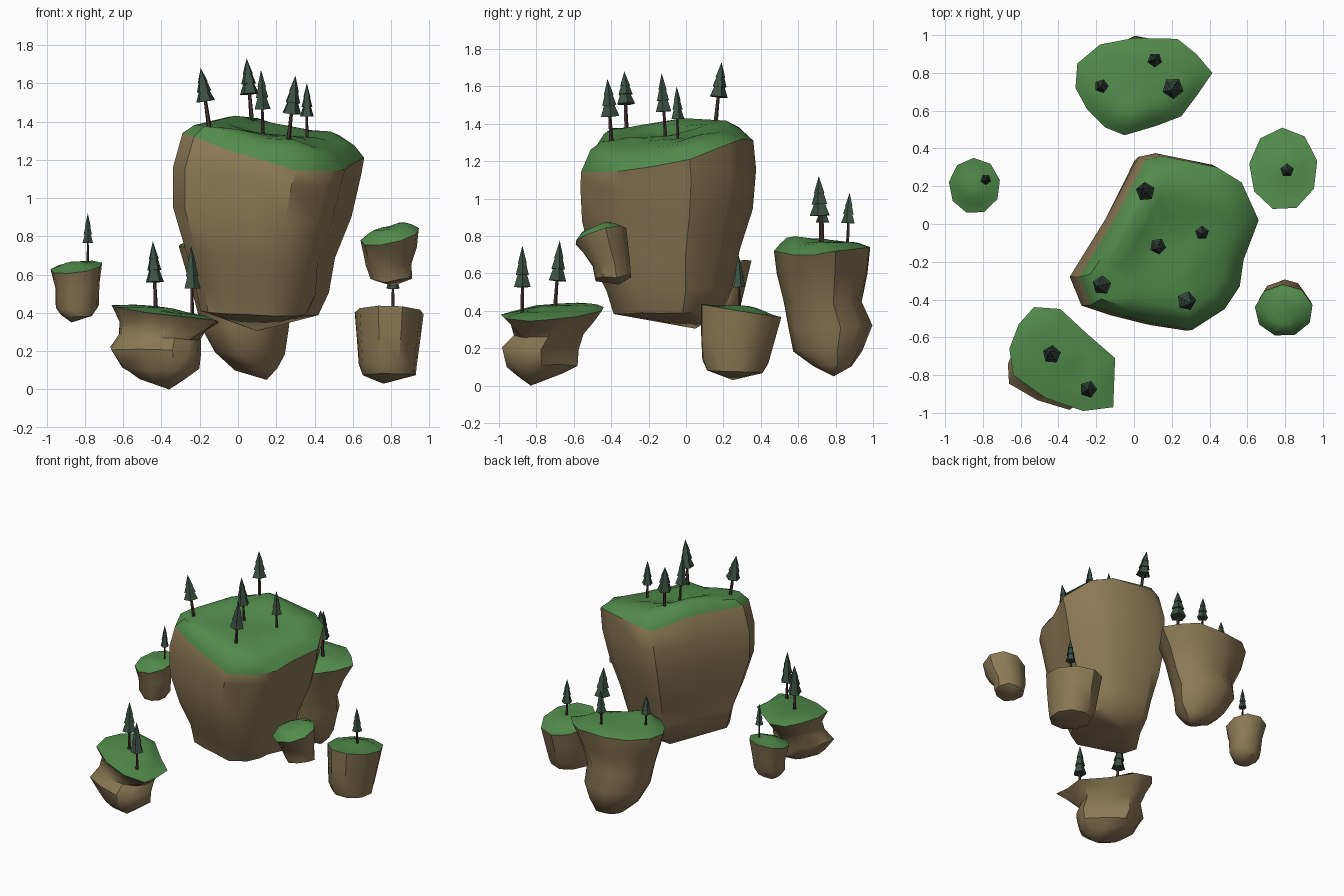
import bpy, bmesh, math, random
from mathutils import Vector, Matrix

random.seed(4)


def material(name, rgb):
    m = bpy.data.materials.new(name)
    m.diffuse_color = (*rgb, 1)
    return m


ROCK = material("rock_brown", (0.26, 0.19, 0.092))
GRASS = material("grass_green", (0.085, 0.26, 0.072))
LEAF = material("pine_green", (0.045, 0.08, 0.056))
BARK = material("bark_brown", (0.06, 0.036, 0.034))


def finish(bm, name, mats, smooth=None):
    bmesh.ops.recalc_face_normals(bm, faces=bm.faces)
    me = bpy.data.meshes.new(name)
    bm.to_mesh(me)
    bm.free()
    for m in mats:
        me.materials.append(m)
    ob = bpy.data.objects.new(name, me)
    bpy.context.collection.objects.link(ob)
    if smooth:
        bpy.ops.object.select_all(action='DESELECT')
        ob.select_set(True)
        bpy.context.view_layer.objects.active = ob
        bpy.ops.object.shade_smooth_by_angle(angle=math.radians(smooth))
    return ob


def island(name, rim, rings, pole, hills, jitter=0.03, corner=1.04):
    """rim: grass edge points; rings: (z, x0, x1, y0, y1) rock sections going
    down; pole: lowest point; hills: points the grass surface passes through;
    corner: how far lower sections may stick out at their corners."""
    bm = bmesh.new()
    n = len(rim)
    xs, ys, zs = zip(*rim)
    lo, hi = (min(xs), min(ys)), (max(xs), max(ys))
    cx, cy, zm = sum(xs) / n, sum(ys) / n, sum(zs) / n
    edge = [bm.verts.new(p) for p in rim]

    def band(a, b, mat):
        for i in range(n):
            j = (i + 1) % n
            bm.faces.new((a[i], a[j], b[j], b[i])).material_index = mat

    def cap(a, p, mat):
        v = bm.verts.new(p)
        for i in range(n):
            bm.faces.new((a[i], a[(i + 1) % n], v)).material_index = mat

    # rock walls
    prev = edge
    for k, (z, x0, x1, y0, y1) in enumerate(rings):
        keep = 0.5 * (1 - k / len(rings))
        ring = []
        for x, y, zr in rim:
            u = 2 * (x - lo[0]) / (hi[0] - lo[0]) - 1
            v = 2 * (y - lo[1]) / (hi[1] - lo[1]) - 1
            s = 1 - random.uniform(0, jitter) * min(k, 2)
            if k:
                s *= min(1, corner / math.hypot(u, v))
            dz = random.uniform(-1, 1) * jitter * 0.3
            ring.append(bm.verts.new(((x0 + x1) / 2 + (x1 - x0) / 2 * u * s,
                                      (y0 + y1) / 2 + (y1 - y0) / 2 * v * s,
                                      z + (zr - zm) * keep + dz)))
        band(prev, ring, 0)
        prev = ring
    cap(prev, pole, 0)

    # grass surface, heights blended from the hill points and the rim
    ctrl = [(*p, 1) for p in hills] + [(*p, 0.2) for p in rim]

    def height(x, y):
        w = [p[3] / (math.hypot(x - p[0], y - p[1]) + 0.03) ** 3 for p in ctrl]
        return sum(a * p[2] for a, p in zip(w, ctrl)) / sum(w)

    prev = edge
    for f in (0.88, 0.74, 0.56, 0.38, 0.2):
        ring = []
        for x, y, z in rim:
            px, py = cx + (x - cx) * f, cy + (y - cy) * f
            ring.append(bm.verts.new((px, py, height(px, py))))
        band(prev, ring, 1)
        prev = ring
    cap(prev, (cx, cy, height(cx, cy)), 1)
    return finish(bm, name, [ROCK, GRASS], 42)


def oval(x0, x1, y0, y1, z, sx, sy, n=9):
    """Tilted oval grass edge, stretched to fill its bounds."""
    c = [(math.cos(math.tau * (i + 0.3) / n), math.sin(math.tau * (i + 0.3) / n)) for i in range(n)]
    us, vs = zip(*c)
    pts = []
    for u, v in c:
        x = x0 + (x1 - x0) * (u - min(us)) / (max(us) - min(us))
        y = y0 + (y1 - y0) * (v - min(vs)) / (max(vs) - min(vs))
        pts.append((x, y, z + sx * (x - (x0 + x1) / 2) + sy * (y - (y0 + y1) / 2)))
    return pts


def tree(name, base, tip, r):
    base, tip = Vector(base), Vector(tip)
    axis = tip - base
    h = axis.length
    mat = Matrix.Translation(base) @ axis.to_track_quat('Z', 'Y').to_matrix().to_4x4()
    bm = bmesh.new()

    def cone(r1, r2, z0, z1, idx):
        old = set(bm.faces)
        bmesh.ops.create_cone(bm, cap_ends=True, segments=5, radius1=r1, radius2=r2, depth=z1 - z0,
                              matrix=mat @ Matrix.Translation((0, 0, (z0 + z1) / 2)))
        for f in set(bm.faces) - old:
            f.material_index = idx

    cone(r * 0.24, r * 0.16, -0.03, h * 0.5, 1)               # trunk
    for rr, a, b in ((1, 0.38, 0.73), (0.78, 0.56, 0.87), (0.54, 0.73, 1)):
        cone(r * rr, r * 0.18 if b < 1 else 0, h * a, h * b, 0)  # foliage tiers
    finish(bm, name, [LEAF, BARK])


# large central island
island("main_island",
       [(-0.29, -0.28, 1.34), (-0.23, -0.43, 1.32), (-0.08, -0.48, 1.26), (0.12, -0.53, 1.20),
        (0.31, -0.56, 1.145), (0.48, -0.45, 1.14), (0.56, -0.33, 1.15), (0.58, -0.19, 1.17),
        (0.66, 0.02, 1.21), (0.57, 0.22, 1.29), (0.44, 0.30, 1.32), (0.15, 0.36, 1.31),
        (0.06, 0.34, 1.29), (-0.10, 0.03, 1.34)],
       [(1.12, -0.34, 0.64, -0.565, 0.375), (0.92, -0.345, 0.595, -0.565, 0.36),
        (0.70, -0.28, 0.51, -0.52, 0.30), (0.52, -0.23, 0.48, -0.43, 0.25),
        (0.395, -0.20, 0.42, -0.39, 0.20)], (0.1, 0.05, 0.305),
       [(-0.2, -0.34, 1.395), (0, -0.41, 1.36), (0.25, -0.45, 1.31), (0.42, -0.35, 1.26),
        (0.05, 0.2, 1.43), (0.25, 0.2, 1.40), (-0.02, 0.03, 1.445), (0.12, -0.11, 1.33),
        (0.27, -0.3, 1.33), (0.36, -0.04, 1.32), (0.54, -0.05, 1.29), (0.46, 0.12, 1.35),
        (-0.13, -0.15, 1.415)], 0.022, 1.12)

# back island
island("back_island",
       [(-0.31, 0.72, 0.75), (-0.25, 0.61, 0.74), (-0.15, 0.51, 0.73), (-0.05, 0.47, 0.72),
        (0.12, 0.52, 0.71), (0.25, 0.57, 0.70), (0.34, 0.69, 0.70), (0.415, 0.80, 0.72),
        (0.33, 0.90, 0.73), (0.23, 0.98, 0.74), (0.0, 0.985, 0.74), (-0.18, 0.95, 0.75),
        (-0.30, 0.85, 0.76)],
       [(0.60, -0.27, 0.34, 0.485, 0.97), (0.45, -0.23, 0.29, 0.515, 0.945),
        (0.32, -0.20, 0.28, 0.53, 1.0), (0.19, -0.13, 0.25, 0.56, 0.95),
        (0.105, -0.02, 0.21, 0.67, 0.89)], (0.15, 0.79, 0.05),
       [(-0.15, 0.7, 0.79), (-0.02, 0.58, 0.80), (0.2, 0.72, 0.77), (0.1, 0.87, 0.77),
        (-0.18, 0.86, 0.77)], 0.03, 1.02)

# front left island with an undercut
island("front_left_island",
       [(-0.66, -0.66, 0.44), (-0.61, -0.53, 0.435), (-0.53, -0.44, 0.42), (-0.39, -0.45, 0.40),
        (-0.25, -0.58, 0.37), (-0.10, -0.71, 0.355), (-0.105, -0.84, 0.345), (-0.11, -0.97, 0.36),
        (-0.27, -0.99, 0.38), (-0.47, -0.92, 0.40), (-0.64, -0.80, 0.43)],
       [(0.34, -0.62, -0.16, -0.94, -0.49), (0.27, -0.63, -0.19, -0.94, -0.54),
        (0.20, -0.69, -0.18, -1.0, -0.56), (0.11, -0.61, -0.20, -0.98, -0.57),
        (0.055, -0.53, -0.27, -0.92, -0.65)], (-0.36, -0.83, 0.0),
       [(-0.43, -0.68, 0.43), (-0.24, -0.85, 0.395), (-0.55, -0.6, 0.445), (-0.48, -0.52, 0.44)], 0.035, 1.0)

# small islands
island("left_islet", oval(-0.98, -0.71, 0.06, 0.35, 0.64, 0.12, 0.2),
       [(0.53, -0.955, -0.725, 0.09, 0.32), (0.43, -0.955, -0.725, 0.10, 0.30),
        (0.385, -0.93, -0.76, 0.11, 0.28)],
       (-0.87, 0.18, 0.35), [(-0.84, 0.21, 0.67)])
island("right_islet", oval(0.61, 0.97, 0.08, 0.51, 0.402, -0.02, -0.16),
       [(0.28, 0.62, 0.955, 0.08, 0.48), (0.13, 0.63, 0.935, 0.085, 0.44),
        (0.075, 0.65, 0.93, 0.11, 0.41)], (0.76, 0.25, 0.03), [(0.79, 0.27, 0.43)], 0.01)
island("front_right_islet", oval(0.64, 0.945, -0.59, -0.32, 0.805, 0.2, 0.3),
       [(0.73, 0.655, 0.935, -0.55, -0.31), (0.65, 0.665, 0.91, -0.50, -0.30),
        (0.575, 0.69, 0.91, -0.49, -0.29)], (0.81, -0.36, 0.54),
       [(0.79, -0.45, 0.85), (0.77, -0.52, 0.835), (0.86, -0.42, 0.88)])

# pine trees: base, tip, foliage radius
trees = [
    ((-0.155, -0.32, 1.40), (-0.195, -0.33, 1.68), 0.052),
    ((0.07, 0.16, 1.43), (0.045, 0.19, 1.73), 0.052),
    ((0.13, -0.11, 1.34), (0.12, -0.13, 1.67), 0.044),
    ((0.265, -0.40, 1.32), (0.30, -0.42, 1.64), 0.052),
    ((0.36, -0.045, 1.32), (0.36, -0.05, 1.60), 0.038),
    ((-0.17, 0.73, 0.79), (-0.175, 0.73, 1.01), 0.038),
    ((0.11, 0.865, 0.77), (0.11, 0.875, 1.03), 0.04),
    ((0.21, 0.725, 0.78), (0.20, 0.71, 1.12), 0.058),
    ((-0.43, -0.70, 0.43), (-0.445, -0.675, 0.775), 0.05),
    ((-0.24, -0.875, 0.39), (-0.245, -0.875, 0.75), 0.047),
    ((-0.785, 0.235, 0.67), (-0.785, 0.235, 0.92), 0.029),
    ((0.81, 0.285, 0.42), (0.81, 0.28, 0.70), 0.037),
]
for i, t in enumerate(trees):
    tree(f"pine_tree_{i + 1}", *t)
